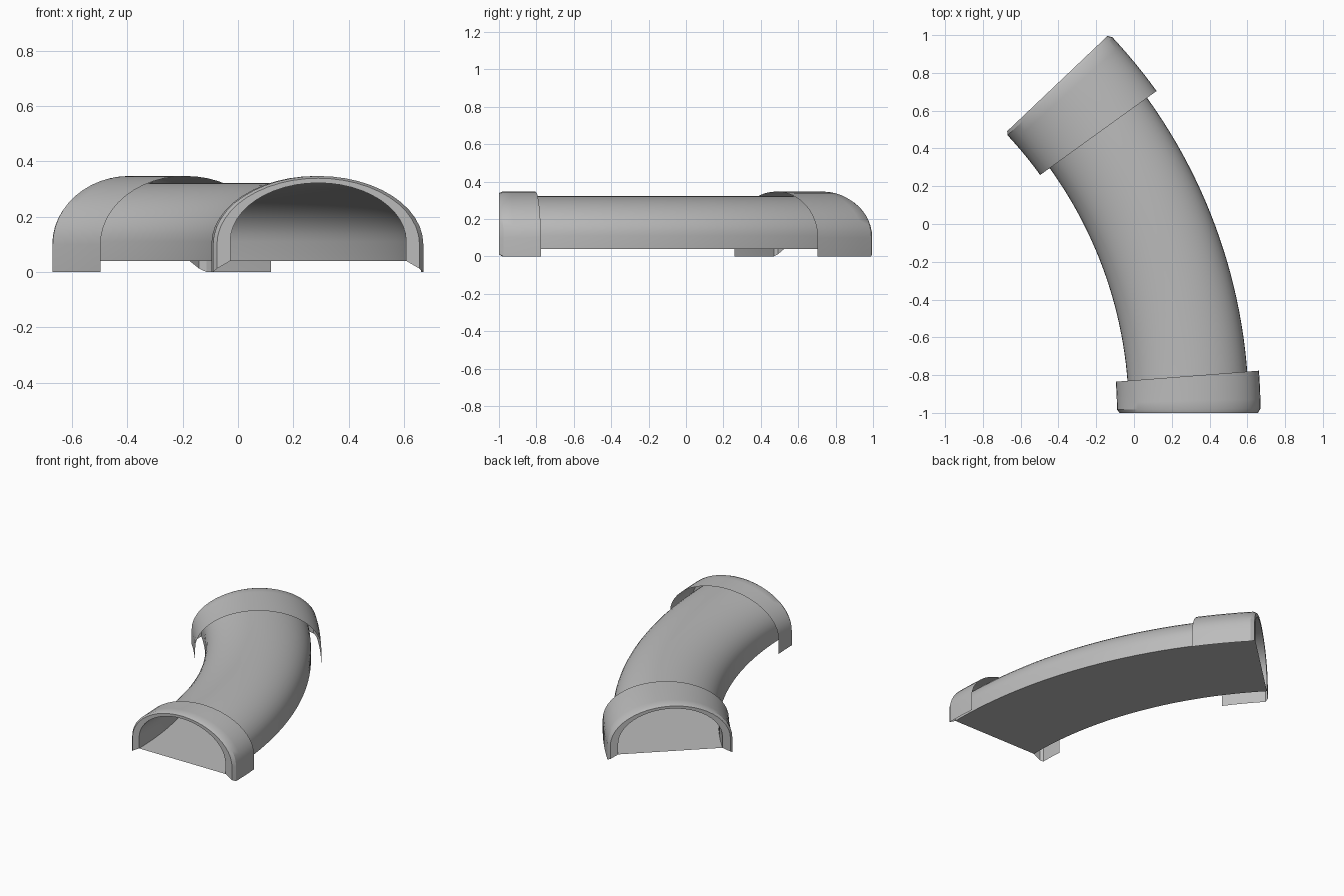
import bpy
import bmesh
from math import sin, cos, pi, radians

cube = bpy.data.objects.get("Cube")
if cube:
    bpy.data.objects.remove(cube)

R, CX, CY = 2.533, -2.243, -1.0    # bend radius and bend centre
END = radians(43.5)                # total turn of the bend

grey = bpy.data.materials.new("plastic grey")
grey.use_nodes = True
grey.diffuse_color = (0.5, 0.5, 0.5, 1)
grey.node_tree.nodes["Principled BSDF"].inputs["Base Color"].default_value = (0.5, 0.5, 0.5, 1)


def arch(half, base, spring, top, n=24):
    """Straight feet up to the spring line, then a half ellipse."""
    pts = [(-half, base)]
    for i in range(n + 1):
        a = pi * i / n
        pts.append((-half * cos(a), spring + (top - spring) * sin(a)))
    return pts + [(half, base)]


def loft(name, sections, closed=False):
    """Skin a list of (angle, profile) sections placed along the bend."""
    bm = bmesh.new()
    rings = []
    for ang, profile in sections:
        rings.append([bm.verts.new((CX + (R + u) * cos(ang), CY + (R + u) * sin(ang), z))
                      for u, z in profile])
    n = len(rings[0])
    for a, b in zip(rings, rings[1:]):
        for j in range(n if closed else n - 1):
            k = (j + 1) % n
            bm.faces.new((a[j], a[k], b[k], b[j]))
    mesh = bpy.data.meshes.new(name)
    bm.to_mesh(mesh)
    bm.free()
    mesh.materials.append(grey)
    obj = bpy.data.objects.new(name, mesh)
    bpy.context.collection.objects.link(obj)
    bpy.ops.object.select_all(action="DESELECT")
    obj.select_set(True)
    bpy.context.view_layer.objects.active = obj
    bpy.ops.object.shade_smooth_by_angle(angle=radians(30))
    return obj


tube = arch(0.318, 0.04, 0.11, 0.322)
outer = arch(0.38, 0.0, 0.1, 0.347)
lip = arch(0.366, 0.012, 0.1, 0.339)

# curved duct with a flat floor, open at both ends
STEPS = 32
loft("duct", [(END * i / STEPS, tube) for i in range(STEPS + 1)], closed=True)


# open sleeves around the ends, closed against the duct by a bevelled rim
def collar(name, end, turn, steps):
    bevel = 0.02 / R * (1 if turn > 0 else -1)
    start = end + bevel
    sections = [(end, tube), (end, lip)]
    sections += [(start + (end + turn - start) * i / steps, outer) for i in range(steps + 1)]
    if turn < 0:
        sections.reverse()
    loft(name, sections)


collar("front_collar", 0.0, radians(4.4), 4)
collar("back_collar", END, radians(-7.7), 6)
